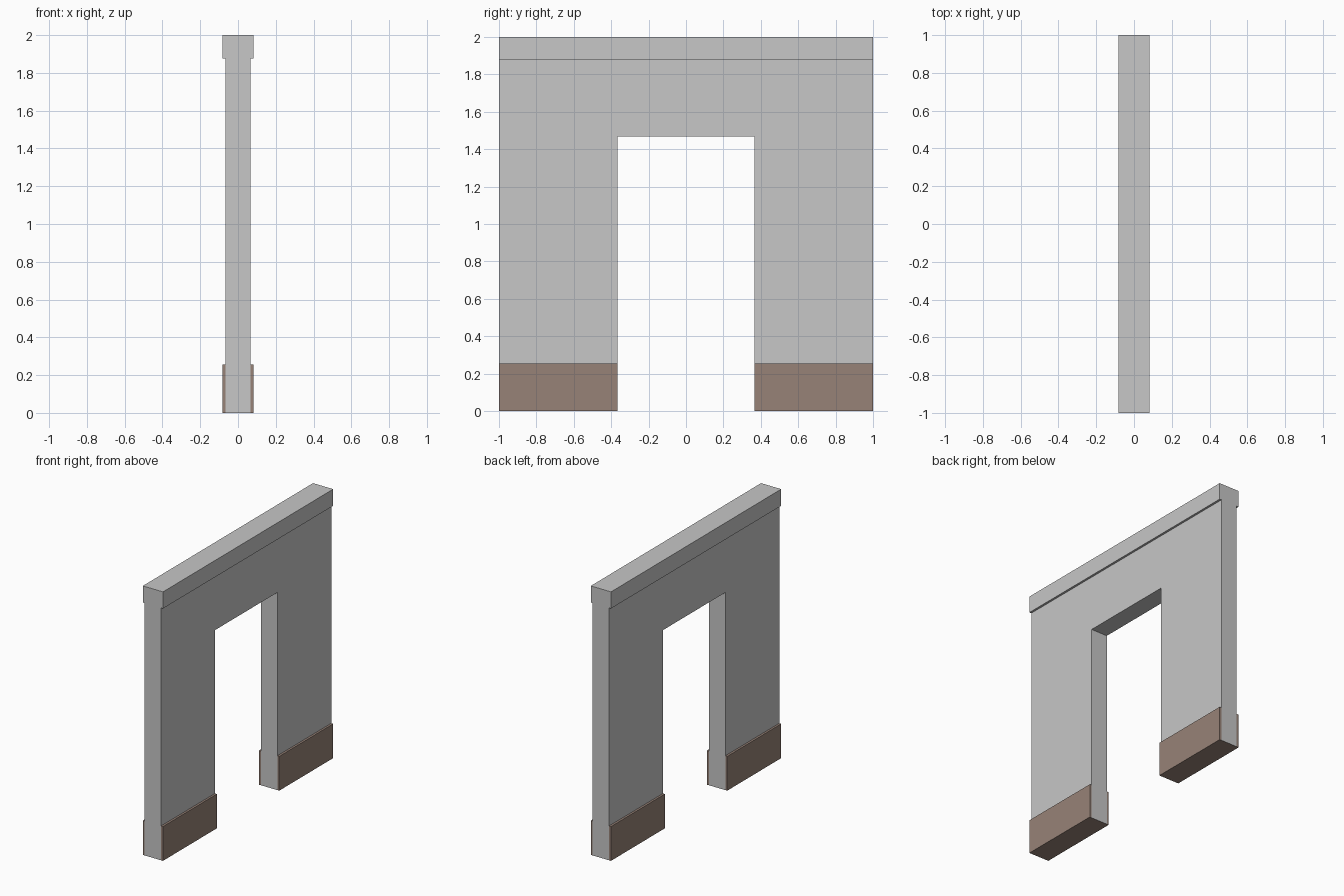
import bpy

if "Cube" in bpy.data.objects:
    bpy.data.objects.remove(bpy.data.objects["Cube"])

WALL_X, TRIM_X = 0.067, 0.083     # half thicknesses
OPEN_Y, OPEN_Z = 0.366, 1.469     # doorway half width and height
CAP_Z, BASE_Z = 1.876, 0.255


def material(name, rgb):
    m = bpy.data.materials.new(name)
    m.diffuse_color = (*rgb, 1)
    m.use_nodes = True
    m.node_tree.nodes["Principled BSDF"].inputs["Base Color"].default_value = m.diffuse_color
    return m


grey = material("wall_grey", (0.57, 0.57, 0.57))
brown = material("baseboard_brown", (0.31, 0.225, 0.185))


def prism(name, profile, x0, x1, mats):
    """Extrude a counter-clockwise (y, z) profile from x0 to x1."""
    n = len(profile)
    verts = [(x, y, z) for x in (x0, x1) for y, z in profile]
    faces = [tuple(reversed(range(n))), tuple(range(n, 2 * n))]
    faces += [(i, (i + 1) % n, (i + 1) % n + n, i + n) for i in range(n)]
    me = bpy.data.meshes.new(name)
    me.from_pydata(verts, [], faces)
    me.update()
    for m in mats:
        me.materials.append(m)
    ob = bpy.data.objects.new(name, me)
    bpy.context.collection.objects.link(ob)
    return ob


def rect(y0, y1, z0, z1):
    return [(y0, z0), (y1, z0), (y1, z1), (y0, z1)]


# Wall with doorway; undersides of the two legs are brown
wall = prism("doorway_wall",
             [(-1, 0), (-OPEN_Y, 0), (-OPEN_Y, OPEN_Z), (OPEN_Y, OPEN_Z),
              (OPEN_Y, 0), (1, 0), (1, CAP_Z), (-1, CAP_Z)],
             -WALL_X, WALL_X, [grey, brown])
for p in wall.data.polygons:
    if p.normal.z < -0.9 and p.center.z < 0.01:
        p.material_index = 1

# Top cap, slightly wider than the wall
prism("top_cap", rect(-1, 1, CAP_Z, 2), -TRIM_X, TRIM_X, [grey])

# Baseboards on both faces of both legs
for side, (x0, x1) in (("left", (-TRIM_X, -WALL_X)), ("right", (WALL_X, TRIM_X))):
    for end, (y0, y1) in (("front", (-1, -OPEN_Y)), ("back", (OPEN_Y, 1))):
        prism(f"baseboard_{end}_{side}", rect(y0, y1, 0, BASE_Z), x0, x1, [brown])
